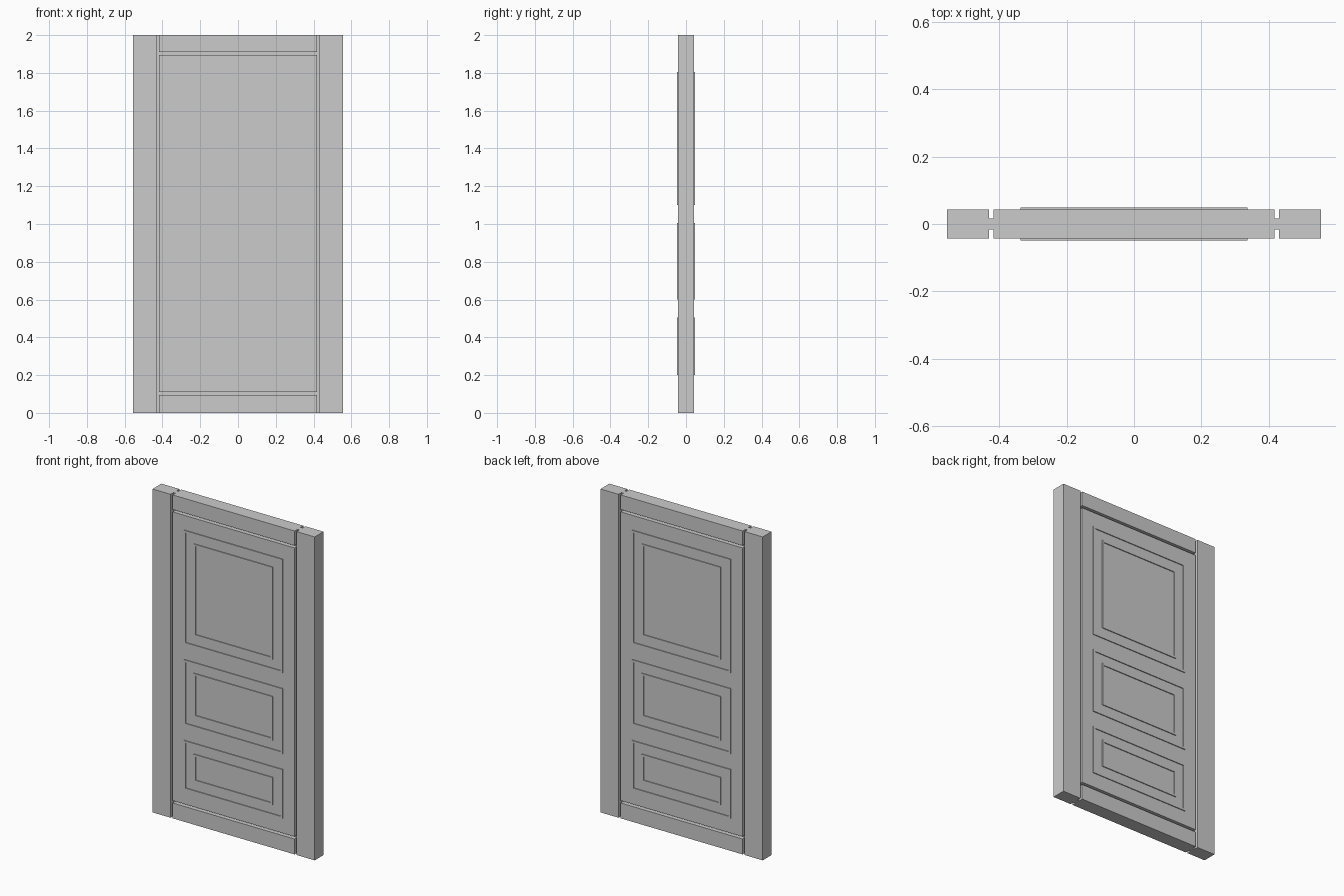
import bpy, bmesh

if "Cube" in bpy.data.objects:
    bpy.data.objects.remove(bpy.data.objects["Cube"])

HALF_T = 0.043     # half thickness of the door body
RAISE = 0.0485     # outer face of the raised beads
CORE = 0.016       # half thickness at the bottom of the grooves


def finish(name, bm):
    bmesh.ops.recalc_face_normals(bm, faces=bm.faces)
    mesh = bpy.data.meshes.new(name)
    bm.to_mesh(mesh)
    bm.free()
    obj = bpy.data.objects.new(name, mesh)
    bpy.context.collection.objects.link(obj)
    return obj


def box(name, x0, x1, y0, y1, z0, z1):
    bm = bmesh.new()
    bmesh.ops.create_cube(bm, size=1)
    for v in bm.verts:
        v.co.x = x0 + (v.co.x + 0.5) * (x1 - x0)
        v.co.y = y0 + (v.co.y + 0.5) * (y1 - y0)
        v.co.z = z0 + (v.co.z + 0.5) * (z1 - z0)
    return finish(name, bm)


def mirror(obj, axis):
    mod = obj.modifiers.new("mirror", 'MIRROR')
    for i in range(3):
        mod.use_axis[i] = i == axis
    mod.use_mirror_merge = False


def bead(name, half_w, z0, z1, width=0.013):
    """Mitred rectangular bead on the front, mirrored to the back."""
    bm = bmesh.new()
    profile = [(0, -HALF_T), (0, -RAISE), (width, -RAISE), (width, -HALF_T)]
    loops = []
    for inset, y in profile:
        w, a, b = half_w - inset, z0 + inset, z1 - inset
        loops.append([bm.verts.new((x, y, z)) for x, z in
                      ((-w, a), (w, a), (w, b), (-w, b))])
    for p, q in zip(loops, loops[1:]):
        for i in range(4):
            j = (i + 1) % 4
            bm.faces.new((p[i], p[j], q[j], q[i]))
    mirror(finish(name, bm), 1)


# Side posts
mirror(box("side_post", 0.431, 0.555, -HALF_T, HALF_T, 0, 2), 0)

# Thin core visible at the bottom of the grooves
box("core", -0.431, 0.431, -CORE, CORE, 0, 2)

# Rails and door leaf, separated by grooves
for name, z0, z1 in (("bottom_rail", 0, 0.095), ("door_leaf", 0.11, 1.895),
                     ("top_rail", 1.91, 2)):
    box(name, -0.417, 0.417, -HALF_T, HALF_T, z0, z1)

# Three decorative panels, each with an outer and an inner bead
for name, z0, z1 in (("lower", 0.2, 0.505), ("middle", 0.6, 1.005),
                     ("upper", 1.1, 1.805)):
    bead(name + "_outer_bead", 0.337, z0, z1)
    bead(name + "_inner_bead", 0.27, z0 + 0.067, z1 - 0.067)
